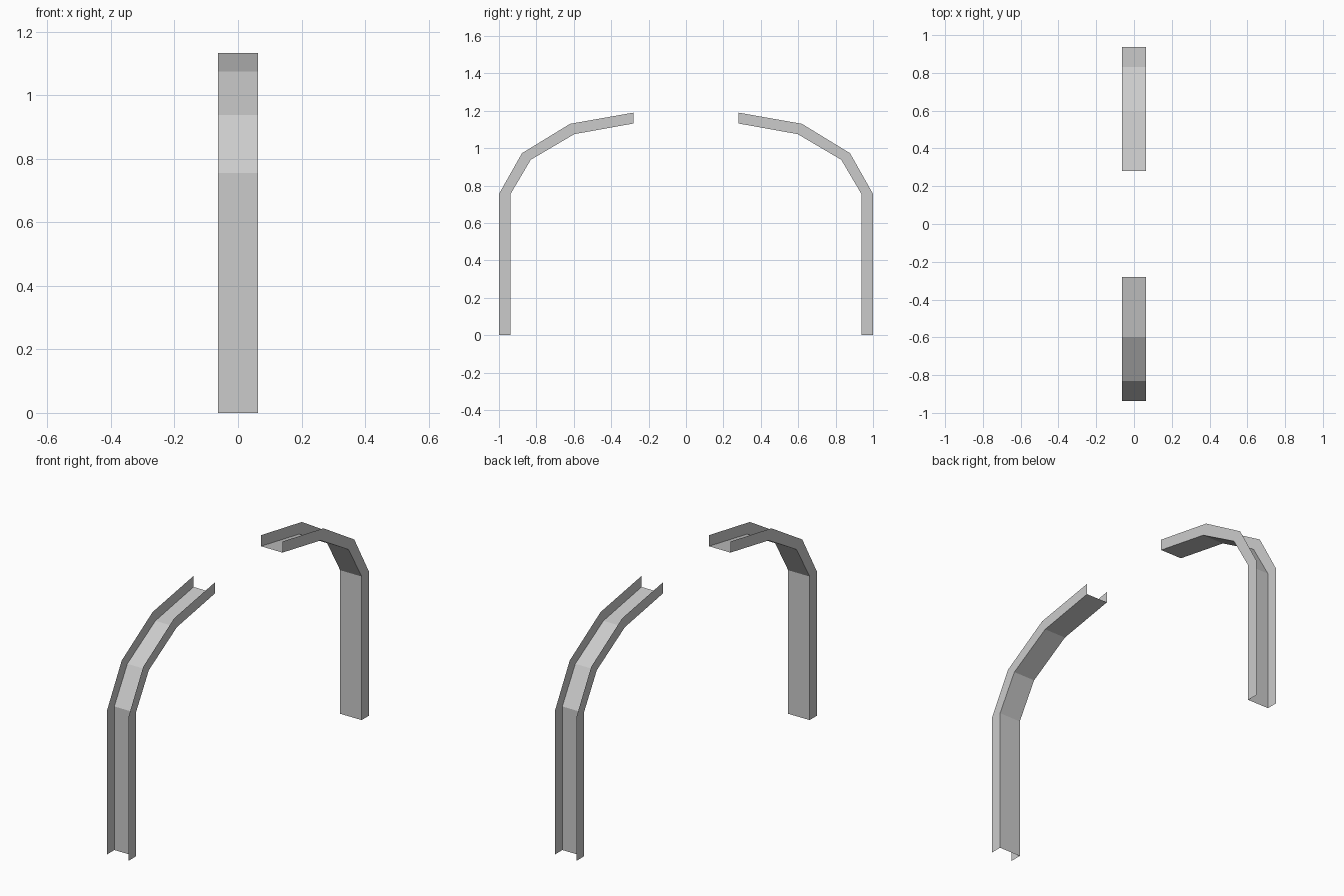
import bpy, bmesh

if "Cube" in bpy.data.objects:
    bpy.data.objects.remove(bpy.data.objects["Cube"])

HALF_WIDTH = 0.0625
# (y, z) pairs up the rib: outer flange edge and inner web line
OUTER = [(1.0, 0.0), (1.0, 0.755), (0.877, 0.973), (0.62, 1.13), (0.28, 1.19)]
INNER = [(0.938, 0.0), (0.938, 0.755), (0.83, 0.938), (0.597, 1.075), (0.28, 1.132)]


def channel_rib(name):
    # Open thin-sheet channel: flange, web, flange swept up the bend
    bm = bmesh.new()
    rows = []
    for (oy, oz), (iy, iz) in zip(OUTER, INNER):
        section = [(-HALF_WIDTH, oy, oz), (-HALF_WIDTH, iy, iz),
                   (HALF_WIDTH, iy, iz), (HALF_WIDTH, oy, oz)]
        rows.append([bm.verts.new(p) for p in section])
    for low, high in zip(rows, rows[1:]):
        for i in range(3):
            bm.faces.new((low[i], low[i + 1], high[i + 1], high[i]))
    mesh = bpy.data.meshes.new(name)
    bm.to_mesh(mesh)
    bm.free()
    obj = bpy.data.objects.new(name, mesh)
    bpy.context.collection.objects.link(obj)
    return obj


# Rib on the back side, mirrored to the front
rib = channel_rib("channel_rib_pair")
mirror = rib.modifiers.new("front_rib", 'MIRROR')
mirror.use_axis = (False, True, False)
mirror.use_mirror_merge = False
